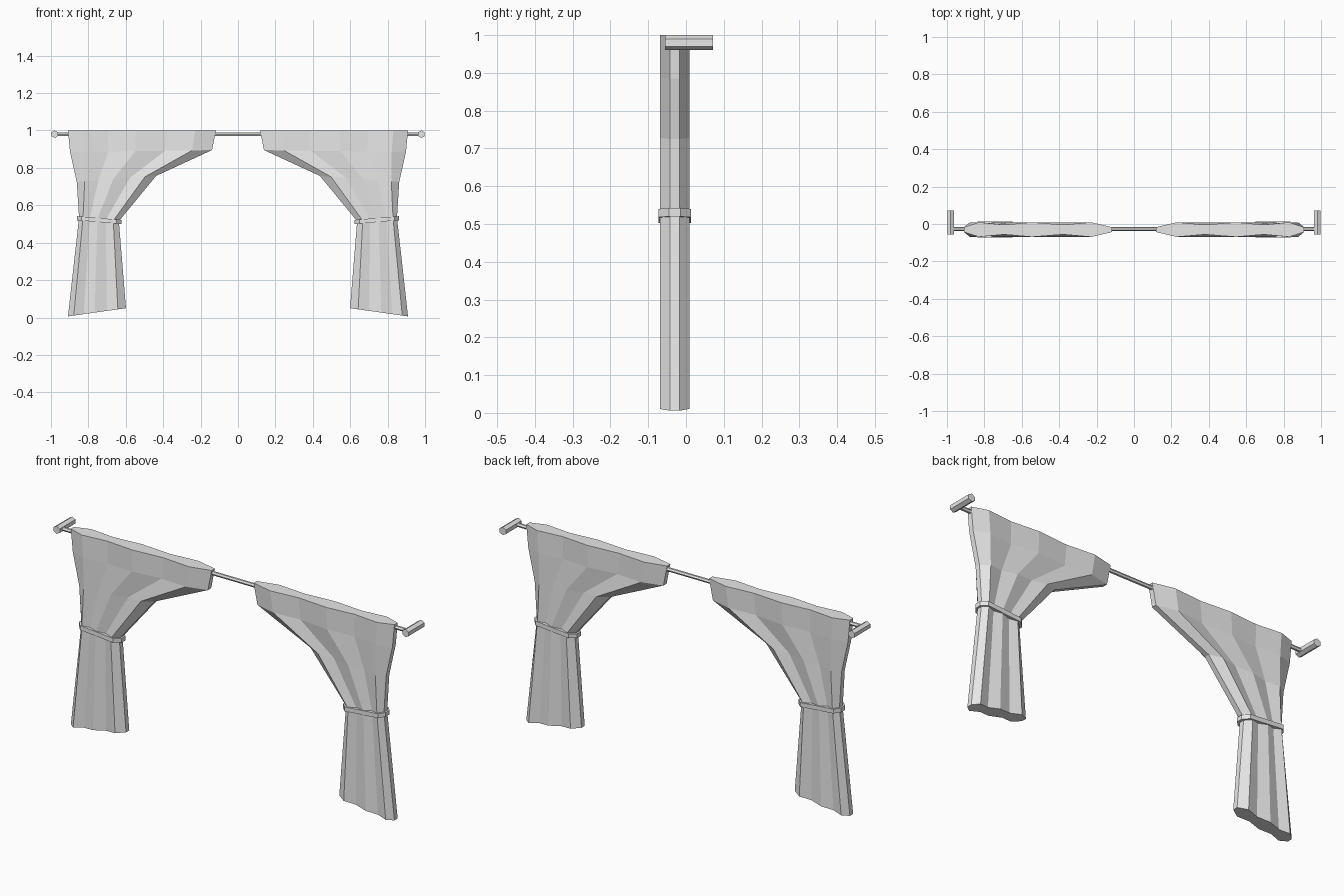
import bpy, bmesh, math
from mathutils import Matrix

cube = bpy.data.objects.get("Cube")
if cube:
    bpy.data.objects.remove(cube, do_unlink=True)

grey = bpy.data.materials.new("light_grey")
grey.use_nodes = True
grey.diffuse_color = (0.8, 0.8, 0.8, 1)
grey.node_tree.nodes["Principled BSDF"].inputs["Base Color"].default_value = (0.8, 0.8, 0.8, 1)

MID_Y = -0.03  # depth of the cloth and rod centre line


def finish(name, bm):
    bmesh.ops.recalc_face_normals(bm, faces=bm.faces)
    mesh = bpy.data.meshes.new(name)
    bm.to_mesh(mesh)
    bm.free()
    mesh.materials.append(grey)
    obj = bpy.data.objects.new(name, mesh)
    bpy.context.collection.objects.link(obj)
    return obj


def loft(name, rows, section, side):
    """Skin a closed section through rows of (outer x, outer z, inner x, inner z)."""
    bm = bmesh.new()
    outline = [(t, -d) for t, d in section] + [(t, d) for t, d in reversed(section)]
    rings = []
    for ox, oz, ix, iz in rows:
        rings.append([bm.verts.new((side * (ox + (ix - ox) * t), MID_Y + y, oz + (iz - oz) * t))
                      for t, y in outline])
    n = len(outline)
    for a, b in zip(rings, rings[1:]):
        for i in range(n):
            j = (i + 1) % n
            bm.faces.new((a[i], a[j], b[j], b[i]))
    bm.faces.new(rings[0])
    bm.faces.new(rings[-1])
    return finish(name, bm)


def prism(name, sides, radius, length, axis, centre, turn=0.0):
    bm = bmesh.new()
    bmesh.ops.create_cone(bm, cap_ends=True, segments=sides, radius1=radius,
                          radius2=radius, depth=length)
    spin = Matrix.Rotation(turn, 4, 'Z')
    tilt = Matrix.Rotation(math.pi / 2, 4, axis)
    bmesh.ops.transform(bm, matrix=Matrix.Translation(centre) @ tilt @ spin, verts=bm.verts)
    return finish(name, bm)


# Pleats: position across the cloth and half depth
pleats = [(0, .013), (.1, .039), (.27, .026), (.46, .039), (.67, .026), (.86, .039), (1, .013)]
strap = [(0, .015), (.1, .043), (.88, .043), (1, .015)]

# Gathered drape, from the rod down to the hem
drape_rows = [(.909, 1, .118, 1), (.898, .885, .139, .895), (.862, .725, .438, .757),
              (.85, .535, .637, .515), (.909, .006, .599, .05)]
strap_rows = [(.861, .542, .622, .522), (.861, .52, .622, .5)]

for label, side in (("left", 1), ("right", -1)):
    loft(label + "_curtain", drape_rows, pleats, side)
    loft(label + "_tieback", strap_rows, strap, side)
    # Wall bracket at the rod end
    prism(label + "_bracket", 6, .02, .126, 'X', (side * .98, .008, .98))

prism("curtain_rod", 6, .01, 1.94, 'Y', (0, MID_Y + .003, .98))
